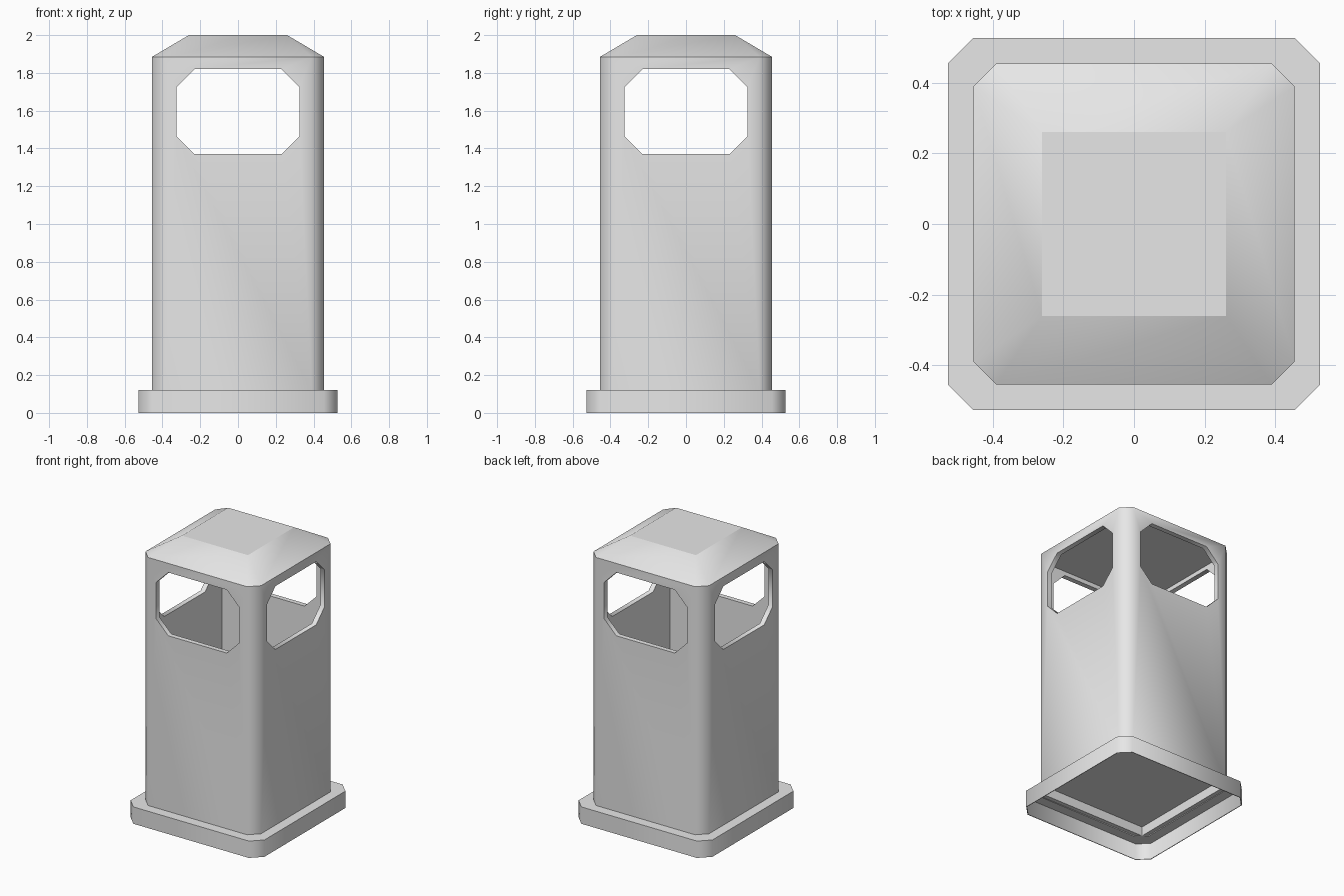
import bpy, bmesh, math
from mathutils import Matrix

if "Cube" in bpy.data.objects:
    bpy.data.objects.remove(bpy.data.objects["Cube"])

grey = bpy.data.materials.new("light_grey")
grey.use_nodes = True
grey.diffuse_color = (0.8, 0.8, 0.8, 1)
grey.node_tree.nodes["Principled BSDF"].inputs["Base Color"].default_value = (0.8, 0.8, 0.8, 1)

BASE_TOP, EAVES, TOP = 0.12, 1.885, 2.0
FLOOR, CEILING, INNER = 0.185, 1.85, 0.42


def octagon(a, b, c, d):
    """Rectangle with half sizes a, b and its corners cut back to c, d."""
    return [(c, -b), (a, -d), (a, d), (c, b), (-c, b), (-a, d), (-a, -d), (-c, -b)]


def ring(bm, half, cut, z):
    return [bm.verts.new((x, y, z)) for x, y in octagon(half, half, cut, cut)]


def bridge(bm, low, high):
    for i in range(len(low)):
        j = (i + 1) % len(low)
        bm.faces.new((low[i], low[j], high[j], high[i]))


def finish(name, bm):
    bmesh.ops.recalc_face_normals(bm, faces=bm.faces)
    mesh = bpy.data.meshes.new(name)
    bm.to_mesh(mesh)
    bm.free()
    mesh.materials.append(grey)
    obj = bpy.data.objects.new(name, mesh)
    bpy.context.collection.objects.link(obj)
    return obj


def box(name, half, z0, z1):
    bm = bmesh.new()
    size = Matrix.Diagonal((2 * half, 2 * half, z1 - z0, 1))
    bmesh.ops.create_cube(bm, size=1, matrix=Matrix.Translation((0, 0, (z0 + z1) / 2)) @ size)
    return finish(name, bm)


def bake(obj, limit):
    """Apply the modifiers and shade smooth, keeping sharp and roof-top edges hard."""
    deps = bpy.context.evaluated_depsgraph_get()
    mesh = bpy.data.meshes.new_from_object(obj.evaluated_get(deps))
    obj.modifiers.clear()
    obj.data = mesh
    bm = bmesh.new()
    bm.from_mesh(mesh)
    for f in bm.faces:
        f.smooth = True
    for e in bm.edges:
        on_top = all(v.co.z > TOP - 0.01 for v in e.verts)
        e.smooth = not on_top and e.calc_face_angle(math.pi) < limit
    bm.to_mesh(mesh)
    bm.free()


# Base skirt: open underneath, with a shelf around the column
bm = bmesh.new()
loops = [ring(bm, 0.527, 0.455, 0), ring(bm, 0.527, 0.455, BASE_TOP), ring(bm, 0.45, 0.388, BASE_TOP)]
for low, high in zip(loops, loops[1:]):
    bridge(bm, low, high)
base = finish("base", bm)
shell = base.modifiers.new("shell", 'SOLIDIFY')
shell.thickness = 0.005
shell.offset = -1

# Column with chamfered corners and a hipped roof
bm = bmesh.new()
low, eaves = ring(bm, 0.455, 0.39, BASE_TOP), ring(bm, 0.455, 0.39, EAVES)
bridge(bm, low, eaves)
bm.faces.new(low)
s = 0.26
top = [bm.verts.new((x, y, TOP)) for x, y in ((s, -s), (s, s), (-s, s), (-s, -s))]
bm.faces.new(top)
for k in range(4):
    a, b, c = eaves[2 * k], eaves[2 * k + 1], eaves[(2 * k + 2) % 8]
    bm.faces.new((a, b, top[k]))
    bm.faces.new((b, c, top[(k + 1) % 4], top[k]))
column = finish("column", bm)

# Cutters: the hollow inside and an opening through each pair of sides
cutters = [box("hollow_cutter", INNER, BASE_TOP - 0.05, CEILING)]
for name, turn in (("front_opening_cutter", 0), ("side_opening_cutter", math.pi / 2)):
    bm = bmesh.new()
    outline = octagon(0.325, 0.225, 0.23, 0.13)
    ends = [[bm.verts.new((x, y, z + 1.595)) for x, z in outline] for y in (-0.7, 0.7)]
    bridge(bm, *ends)
    for end in ends:
        bm.faces.new(end)
    bmesh.ops.rotate(bm, verts=bm.verts, matrix=Matrix.Rotation(turn, 3, 'Z'))
    cutters.append(finish(name, bm))
for cutter in cutters:
    cutter.hide_render = True
    mod = column.modifiers.new(cutter.name, 'BOOLEAN')
    mod.operation = 'DIFFERENCE'
    mod.solver = 'EXACT'
    mod.object = cutter

bpy.context.view_layer.update()
for part in (base, column):
    bake(part, math.radians(50))
for cutter in cutters:
    bpy.data.objects.remove(cutter)

# Floor plate inside the column, set above the shelf
box("floor", INNER, FLOOR, FLOOR + 0.015)
